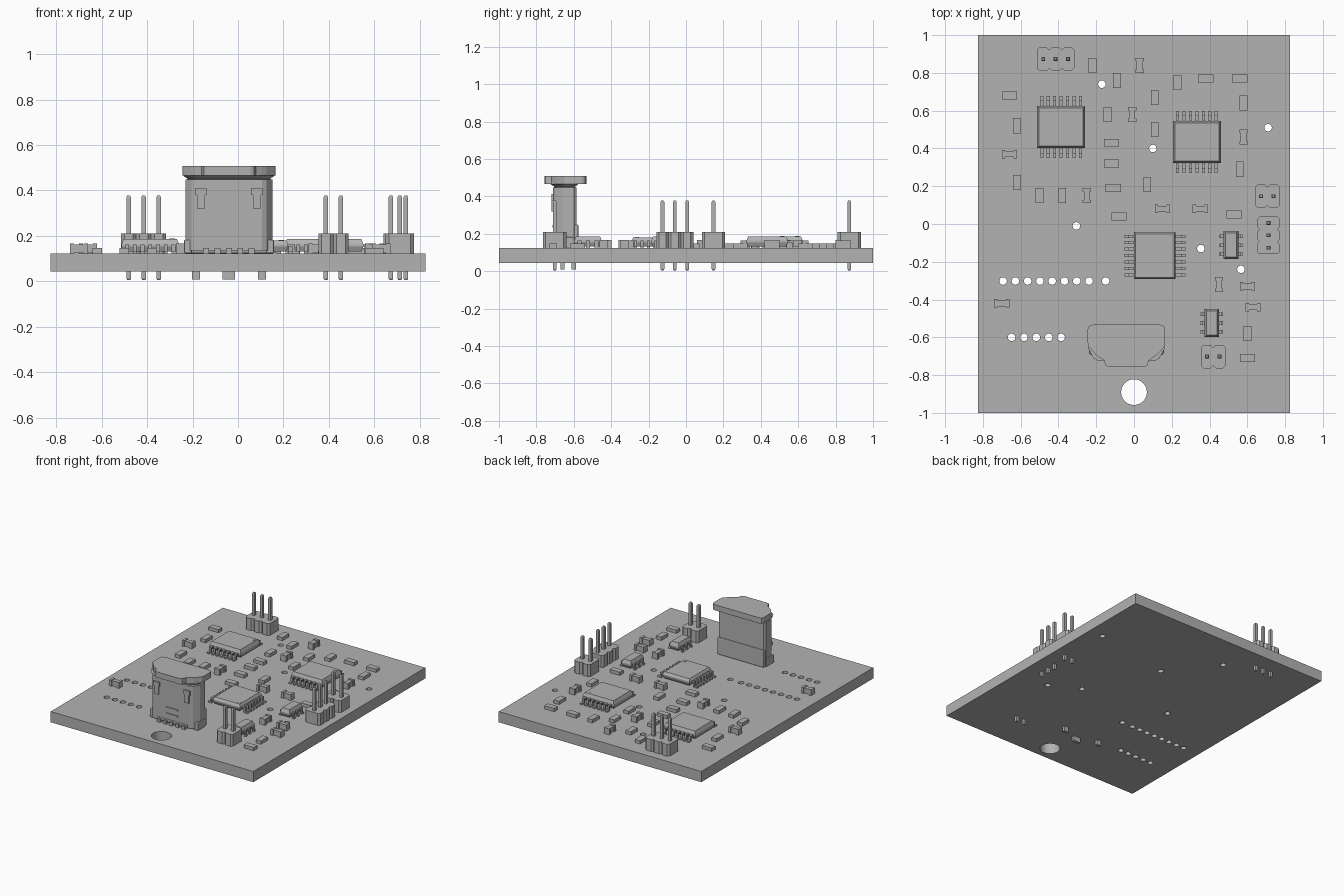
import bpy
import bmesh
import math
from mathutils import Matrix

if "Cube" in bpy.data.objects:
    bpy.data.objects.remove(bpy.data.objects["Cube"])

grey = bpy.data.materials.new("plain_grey")
grey.use_nodes = True
grey.diffuse_color = (0.45, 0.45, 0.45, 1)
grey.node_tree.nodes["Principled BSDF"].inputs["Base Color"].default_value = grey.diffuse_color

TOP = 0.123      # upper face of the board
UNDER = 0.044    # lower face of the board


# ---------- helpers ----------
def loft(bm, layers, place=lambda u, v, w: (u, v, w)):
    """Stack matching outlines [(outline, height), ...] into a closed solid."""
    rings = [[bm.verts.new(place(u, v, w)) for u, v in outline] for outline, w in layers]
    for low, high in zip(rings, rings[1:]):
        for i in range(len(low)):
            j = (i + 1) % len(low)
            bm.faces.new((low[i], low[j], high[j], high[i]))
    bm.faces.new(rings[0][::-1])
    bm.faces.new(rings[-1])


def rect(x, y, w, d):
    return [(x - w / 2, y - d / 2), (x + w / 2, y - d / 2),
            (x + w / 2, y + d / 2), (x - w / 2, y + d / 2)]


def box(bm, x, y, w, d, low, high):
    loft(bm, [(rect(x, y, w, d), low), (rect(x, y, w, d), high)])


def finish(name, bm, x=0, y=0, turned=False, bevel=0):
    bmesh.ops.recalc_face_normals(bm, faces=bm.faces)
    turn = Matrix.Rotation(-math.pi / 2 if turned else 0, 4, "Z")
    bm.transform(Matrix.Translation((x, y, 0)) @ turn)
    mesh = bpy.data.meshes.new(name)
    bm.to_mesh(mesh)
    bm.free()
    mesh.materials.append(grey)
    obj = bpy.data.objects.new(name, mesh)
    bpy.context.collection.objects.link(obj)
    if bevel:
        mod = obj.modifiers.new("soft_edges", "BEVEL")
        mod.width = bevel
        mod.segments = 2
    return obj


# ---------- board with drilled holes ----------
curve = bpy.data.curves.new("board_outline", "CURVE")
curve.dimensions = "2D"
curve.fill_mode = "BOTH"
curve.extrude = (TOP - UNDER) / 2


def add_loop(points):
    spline = curve.splines.new("POLY")
    spline.points.add(len(points) - 1)
    for point, (x, y) in zip(spline.points, points):
        point.co = (x, y, 0, 1)
    spline.use_cyclic_u = True


def add_hole(x, y, radius, sides=16):
    angles = [math.tau * i / sides for i in range(sides)]
    add_loop([(x + radius * math.cos(a), y + radius * math.sin(a)) for a in angles])


add_loop(rect(0, 0, 1.65, 2))
add_hole(0, -0.89, 0.068, 40)
for i in range(8):
    add_hole(-0.693 + i * 0.065, -0.302, 0.02)
for i in range(5):
    add_hole(-0.648 + i * 0.0655, -0.6, 0.02)
for x, y in [(-0.15, -0.302), (-0.17, 0.74), (0.1, 0.4), (0.71, 0.51),
             (-0.305, -0.01), (0.354, -0.13), (0.566, -0.24)]:
    add_hole(x, y, 0.02)
outline = bpy.data.objects.new("board_outline", curve)
bpy.context.collection.objects.link(outline)
bpy.context.view_layer.update()
board_mesh = bpy.data.meshes.new_from_object(outline.evaluated_get(
    bpy.context.evaluated_depsgraph_get()))
bpy.data.objects.remove(outline)
board_bm = bmesh.new()
board_bm.from_mesh(board_mesh)
bmesh.ops.remove_doubles(board_bm, verts=board_bm.verts, dist=0.0001)
bmesh.ops.translate(board_bm, verts=board_bm.verts, vec=(0, 0, (TOP + UNDER) / 2))
for face in board_bm.faces:
    face.smooth = False
    face.material_index = 0
finish("circuit_board", board_bm)


# ---------- small two-terminal parts ----------
def resistor(x, y, turned):
    bm = bmesh.new()
    box(bm, 0, 0, 0.08, 0.042, TOP, TOP + 0.024)
    finish("resistor", bm, x / 100, y / 100, turned)


def capacitor(x, y, turned):
    bm = bmesh.new()
    for side in (-1, 1):
        box(bm, side * 0.031, 0, 0.018, 0.044, TOP, TOP + 0.044)
    box(bm, 0, 0, 0.05, 0.031, TOP + 0.002, TOP + 0.04)
    finish("capacitor", bm, x / 100, y / 100, turned)


for spot in [(-22, 84), (-9, 76), (23, 75), (11, 67), (58, 64), (-14, 58), (11, 50),
             (-62, 52), (56, 29), (7, 21), (-62, 22), (-50, 15), (-38, 15), (60, -58)]:
    resistor(*spot, True)
for spot in [(-66, 68), (38, 77), (56, 77), (-12, 43), (-12, 32), (-11, 19),
             (-8, 4), (53, 5), (60, -71)]:
    resistor(*spot, False)
for spot in [(3, 84), (-1, 58), (58, 46), (-25, 15), (45, -32)]:
    capacitor(*spot, True)
for spot in [(-66, 37), (15, 8), (35, 8), (60, -33), (63, -44), (-70, -42)]:
    capacitor(*spot, False)


# ---------- chips with bent legs ----------
def chip(name, x, y, length, depth, span, legs, pitch, leg_width, high, turned):
    bm = bmesh.new()
    waist = rect(0, 0, length, depth)
    slim = rect(0, 0, length - 0.02, depth - 0.02)
    loft(bm, [(slim, TOP + 0.008), (waist, TOP + 0.03), (waist, TOP + 0.04), (slim, high)])
    finish(name + "_body", bm, x, y, turned)

    bm = bmesh.new()
    inner, outer = depth / 2 - 0.01, span / 2
    knee = (depth / 2 + outer) / 2
    bend = [(inner, 0.03), (knee - 0.006, 0.03), (knee - 0.006, 0), (outer, 0),
            (outer, 0.01), (knee + 0.004, 0.01), (knee + 0.004, 0.04), (inner, 0.04)]
    for side in (-1, 1):
        for i in range(legs):
            mid = (i - (legs - 1) / 2) * pitch
            loft(bm, [(bend, mid - leg_width / 2), (bend, mid + leg_width / 2)],
                 lambda u, v, w: (w, side * u, TOP + v))
    finish(name + "_legs", bm, x, y, turned)

    if legs > 3:
        bm = bmesh.new()
        bmesh.ops.create_cone(bm, cap_ends=True, segments=16, radius1=0.012, radius2=0.012,
                              depth=0.004, matrix=Matrix.Translation(
                                  (length / 2 - 0.03, depth / 2 - 0.03, high)))
        finish(name + "_marker", bm, x, y, turned)


chip("rear_right_chip", -0.386, 0.513, 0.254, 0.222, 0.328, 7, 0.034, 0.016, 0.187, False)
chip("rear_left_chip", 0.333, 0.434, 0.254, 0.222, 0.328, 7, 0.034, 0.016, 0.187, False)
chip("middle_chip", 0.11, -0.167, 0.25, 0.222, 0.323, 7, 0.034, 0.016, 0.18, True)
chip("upper_small_chip", 0.513, -0.112, 0.148, 0.078, 0.122, 3, 0.047, 0.02, 0.187, True)
chip("lower_small_chip", 0.412, -0.524, 0.148, 0.076, 0.118, 3, 0.046, 0.02, 0.187, True)


# ---------- pin headers ----------
def header(x, y, pins, turned):
    pitch, half, cut = 0.066, 0.062, 0.014
    housing, posts = bmesh.new(), bmesh.new()
    side = pitch / 2
    lobe = [(side - cut, -half), (side, cut - half), (side, half - cut), (side - cut, half),
            (cut - side, half), (-side, half - cut), (-side, cut - half), (cut - side, -half)]
    for i in range(pins):
        mid = (i - (pins - 1) / 2) * pitch
        shifted = [(u + mid, v) for u, v in lobe]
        loft(housing, [(shifted, TOP), (shifted, TOP + 0.088)])
        post, tip = rect(mid, 0, 0.02, 0.02), rect(mid, 0, 0.012, 0.012)
        loft(posts, [(tip, 0.005), (post, 0.012), (post, 0.37), (tip, 0.378)])
    finish("header_housing", housing, x, y, turned)
    finish("header_pins", posts, x, y, turned)


header(-0.415, 0.873, 3, False)
header(0.42, -0.702, 2, False)
header(0.706, 0.147, 2, False)
header(0.712, -0.06, 3, True)


# ---------- upright cable socket ----------
MID = -0.04      # socket centre line


def mirrored(half):
    """Close a right-hand half outline, listed front to back, across the centre line."""
    return [(MID + u, v) for u, v in half] + [(MID - u, v) for u, v in half[::-1]]


shell = mirrored([(0.145, -0.71), (0.165, -0.7), (0.192, -0.66), (0.192, -0.6), (0.18, -0.585)])
neck = mirrored([(0.135, -0.7), (0.155, -0.69), (0.18, -0.655), (0.18, -0.605), (0.17, -0.595)])
cap = mirrored([(0.095, -0.757), (0.11, -0.75), (0.12, -0.72), (0.145, -0.705), (0.165, -0.69),
                (0.2, -0.65), (0.205, -0.63), (0.205, -0.555), (0.198, -0.54), (0.18, -0.533)])
lip = mirrored([(0.15, -0.725), (0.175, -0.71), (0.202, -0.66), (0.202, -0.59), (0.19, -0.575)])

bm = bmesh.new()
loft(bm, [(shell, TOP + 0.012), (shell, 0.448), (neck, 0.45), (lip, 0.466)])
finish("socket_shell", bm)
bm = bmesh.new()
loft(bm, [(cap, 0.466), (cap, 0.508)])
finish("socket_rim", bm)

bm = bmesh.new()
box(bm, MID, -0.615, 0.378, 0.08, TOP, 0.25)
finish("socket_base", bm, bevel=0.008)

# side feet, contacts and board pegs
feet, contacts, pegs, springs = (bmesh.new() for _ in range(4))
for side in (-1, 1):
    box(feet, MID + side * 0.18, -0.645, 0.035, 0.09, TOP, TOP + 0.06)
    box(pegs, MID + side * 0.145, -0.6, 0.036, 0.022, 0.008, TOP)
    box(springs, MID + side * 0.123, -0.712, 0.036, 0.012, 0.32, 0.395)
    box(springs, MID + side * 0.123, -0.714, 0.05, 0.01, 0.38, 0.412)
box(pegs, MID, -0.66, 0.055, 0.022, 0.008, TOP)
for i in range(5):
    box(contacts, MID + (i - 2) * 0.05, -0.71, 0.026, 0.03, TOP, TOP + 0.024)
box(contacts, MID, -0.7, 0.25, 0.025, TOP + 0.012, TOP + 0.034)
for height in (0.19, 0.235):
    box(springs, MID, -0.711, 0.095, 0.008, height, height + 0.012)
finish("socket_feet", feet, bevel=0.006)
finish("socket_contacts", contacts)
finish("socket_pegs", pegs)
finish("socket_springs", springs)
